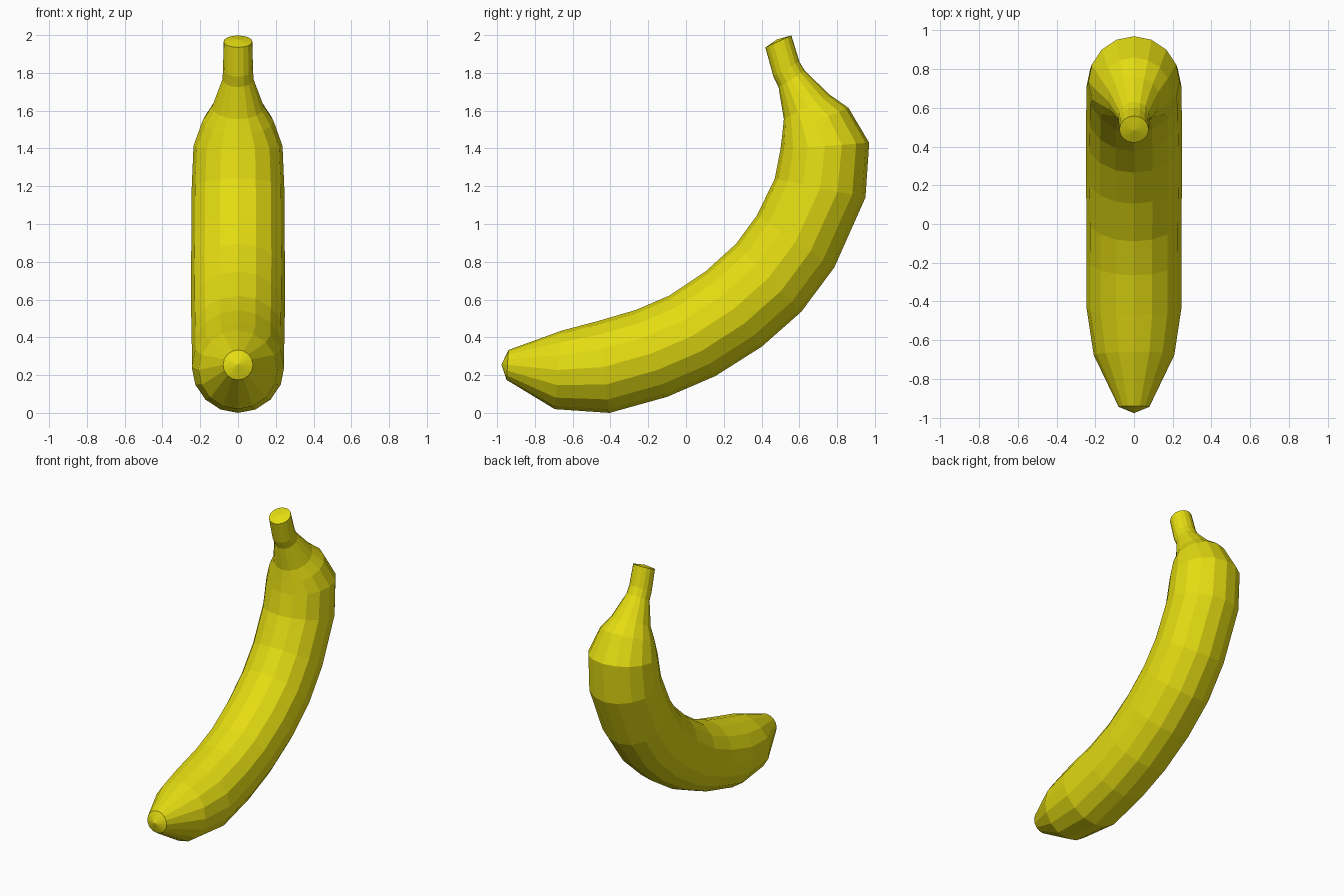
import bpy, bmesh, math
from mathutils import Vector

if "Cube" in bpy.data.objects:
    bpy.data.objects.remove(bpy.data.objects["Cube"])

SIDES = 16

# Each section of the fruit: outer (y, z) and inner (y, z) points of a tilted circle
SECTIONS = [
    ((-0.95, 0.175), (-0.94, 0.333)),   # blossom end
    ((-0.695, 0.02), (-0.66, 0.435)),
    ((-0.405, 0.0), (-0.47, 0.485)),
    ((-0.10, 0.085), (-0.265, 0.545)),
    ((0.155, 0.195), (-0.09, 0.62)),
    ((0.40, 0.35), (0.105, 0.75)),
    ((0.61, 0.535), (0.265, 0.895)),
    ((0.785, 0.77), (0.375, 1.045)),
    ((0.95, 1.14), (0.47, 1.24)),
    ((0.97, 1.43), (0.50, 1.395)),      # shoulder
    ((0.86, 1.615), (0.51, 1.475)),
    ((0.76, 1.685), (0.518, 1.555)),
    ((0.63, 1.81), (0.49, 1.725)),      # neck
    ((0.60, 1.86), (0.463, 1.78)),
    ((0.558, 1.998), (0.42, 1.935)),    # stem top
]

yellow = bpy.data.materials.new("banana yellow")
yellow.diffuse_color = (0.78, 0.72, 0.006, 1)
yellow.use_nodes = True
yellow.node_tree.nodes["Principled BSDF"].inputs["Base Color"].default_value = yellow.diffuse_color

bm = bmesh.new()


def ring(outer, inner):
    o, i = Vector((0, *outer)), Vector((0, *inner))
    mid, arm = (o + i) / 2, (o - i) / 2
    verts = []
    for k in range(SIDES):
        a = 2 * math.pi * k / SIDES
        side = Vector((arm.length * math.sin(a), 0, 0))
        verts.append(bm.verts.new(mid + arm * math.cos(a) + side))
    return verts


def cap(loop, tip):
    t = bm.verts.new((0, *tip))
    for k in range(SIDES):
        bm.faces.new((loop[k], loop[(k + 1) % SIDES], t))


# Curved body and stem, skinned ring to ring
rings = [ring(*s) for s in SECTIONS]
for a, b in zip(rings, rings[1:]):
    for k in range(SIDES):
        n = (k + 1) % SIDES
        bm.faces.new((a[k], a[n], b[n], b[k]))

# Shallow pointed caps
cap(rings[0], (-0.977, 0.256))
cap(rings[-1], (0.484, 1.978))
bmesh.ops.recalc_face_normals(bm, faces=bm.faces)

mesh = bpy.data.meshes.new("banana")
bm.to_mesh(mesh)
bm.free()
mesh.materials.append(yellow)
bpy.context.collection.objects.link(bpy.data.objects.new("banana", mesh))
